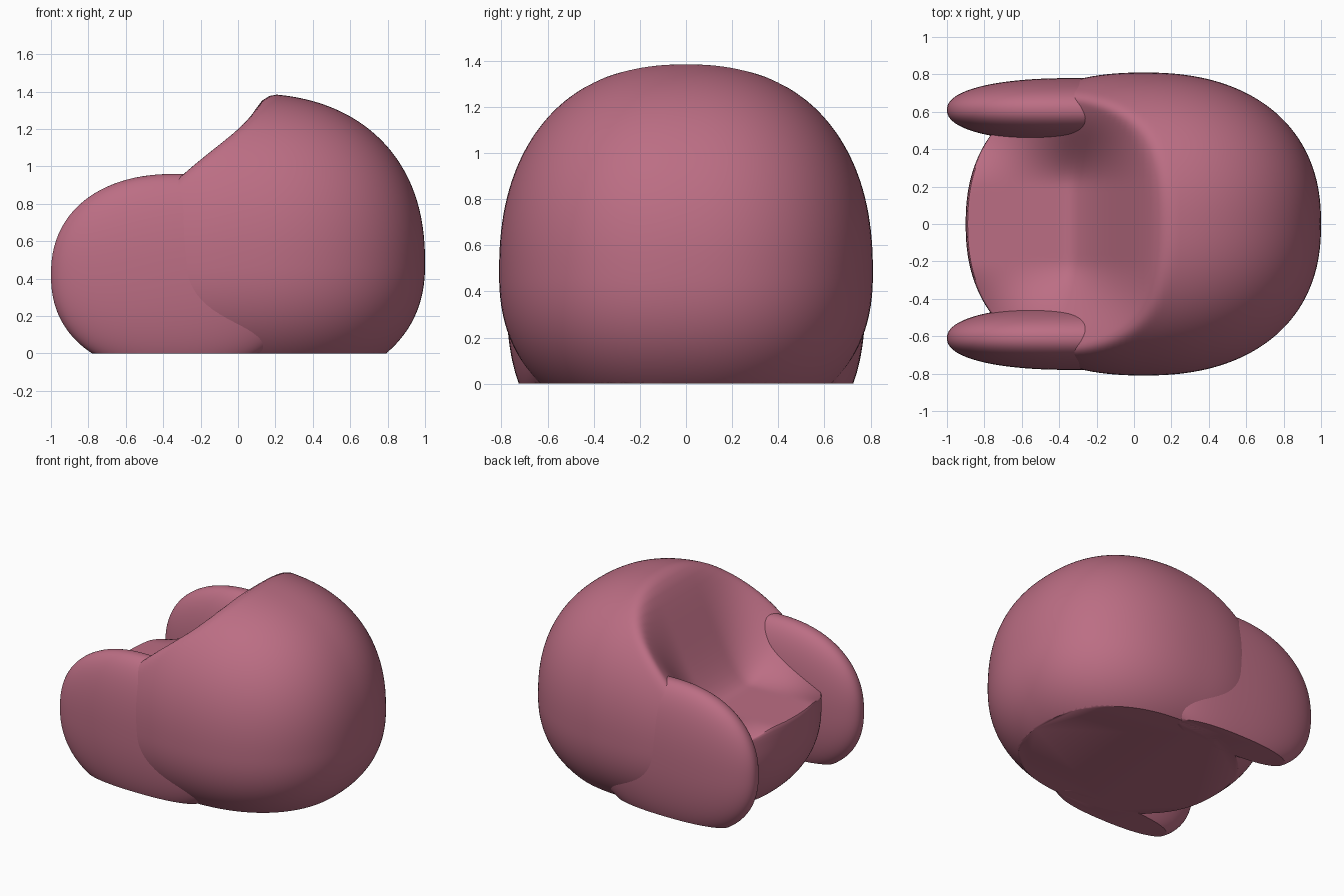
import bpy, bmesh
from mathutils import Vector

if "Cube" in bpy.data.objects:
    bpy.data.objects.remove(bpy.data.objects["Cube"])

fabric = bpy.data.materials.new("rose_fabric")
fabric.diffuse_color = (0.5, 0.155, 0.23, 1)
fabric.use_nodes = True
fabric.node_tree.nodes["Principled BSDF"].inputs["Base Color"].default_value = fabric.diffuse_color


def blob(name, center, radii, low_z, power, cuts, shape=None):
    """Rounded-cube ellipsoid, optionally reshaped, cut flat on the ground."""
    bm = bmesh.new()
    bmesh.ops.create_cube(bm, size=2)
    bmesh.ops.subdivide_edges(bm, edges=bm.edges[:], cuts=cuts, use_grid_fill=True)
    for v in bm.verts:
        d = v.co.normalized()
        d /= sum(abs(c) ** power for c in d) ** (1 / power)
        rz = radii[2] if d.z > 0 else low_z
        p = Vector((center[0] + d.x * radii[0], center[1] + d.y * radii[1],
                    center[2] + d.z * rz))
        if shape and d.z > -0.3:
            p.z = shape(p)
        v.co = p
    cut = bmesh.ops.bisect_plane(bm, geom=bm.verts[:] + bm.edges[:] + bm.faces[:],
                                 plane_co=(0, 0, 0), plane_no=(0, 0, -1), clear_outer=True)
    rim = [e for e in cut["geom_cut"] if isinstance(e, bmesh.types.BMEdge)]
    bmesh.ops.contextual_create(bm, geom=rim)
    bmesh.ops.recalc_face_normals(bm, faces=bm.faces[:])
    me = bpy.data.meshes.new(name)
    bm.to_mesh(me)
    bm.free()
    ob = bpy.data.objects.new(name, me)
    bpy.context.collection.objects.link(ob)
    me.materials.append(fabric)
    bpy.ops.object.select_all(action='DESELECT')
    ob.select_set(True)
    bpy.context.view_layer.objects.active = ob
    bpy.ops.object.shade_smooth_by_angle(angle=0.7)
    return ob


def smooth(a, b, x):
    t = min(1, max(0, (x - a) / (b - a)))
    return t * t * (3 - 2 * t)


def seat_hollow(p):
    """Sloping shoulders with a scooped seat between them."""
    rim = 1.23 + 0.92 * p.x
    seat = 0.61 + 0.85 * smooth(-0.38, 0.27, p.x)
    if p.x > 0.2:
        seat += 2 * (p.x - 0.2)
    w = 1 - smooth(0.2, 0.68, abs(p.y))
    cap = rim + (seat - rim) * w
    # soft minimum of the outer shell and the hollow
    k = 0.07
    h = max(k - abs(p.z - cap), 0) / k
    return min(p.z, cap) - h * h * k / 4


# Body with backrest and seat
blob("body", (0.05, 0, 0.48), (0.95, 0.81, 0.91), 0.69, 2.3, 47, seat_hollow)

# Padded arms
for side, label in ((1, "left"), (-1, "right")):
    blob("arm_" + label, (-0.33, side * 0.61, 0.42), (0.67, 0.17, 0.54), 0.53, 2.25, 27)
